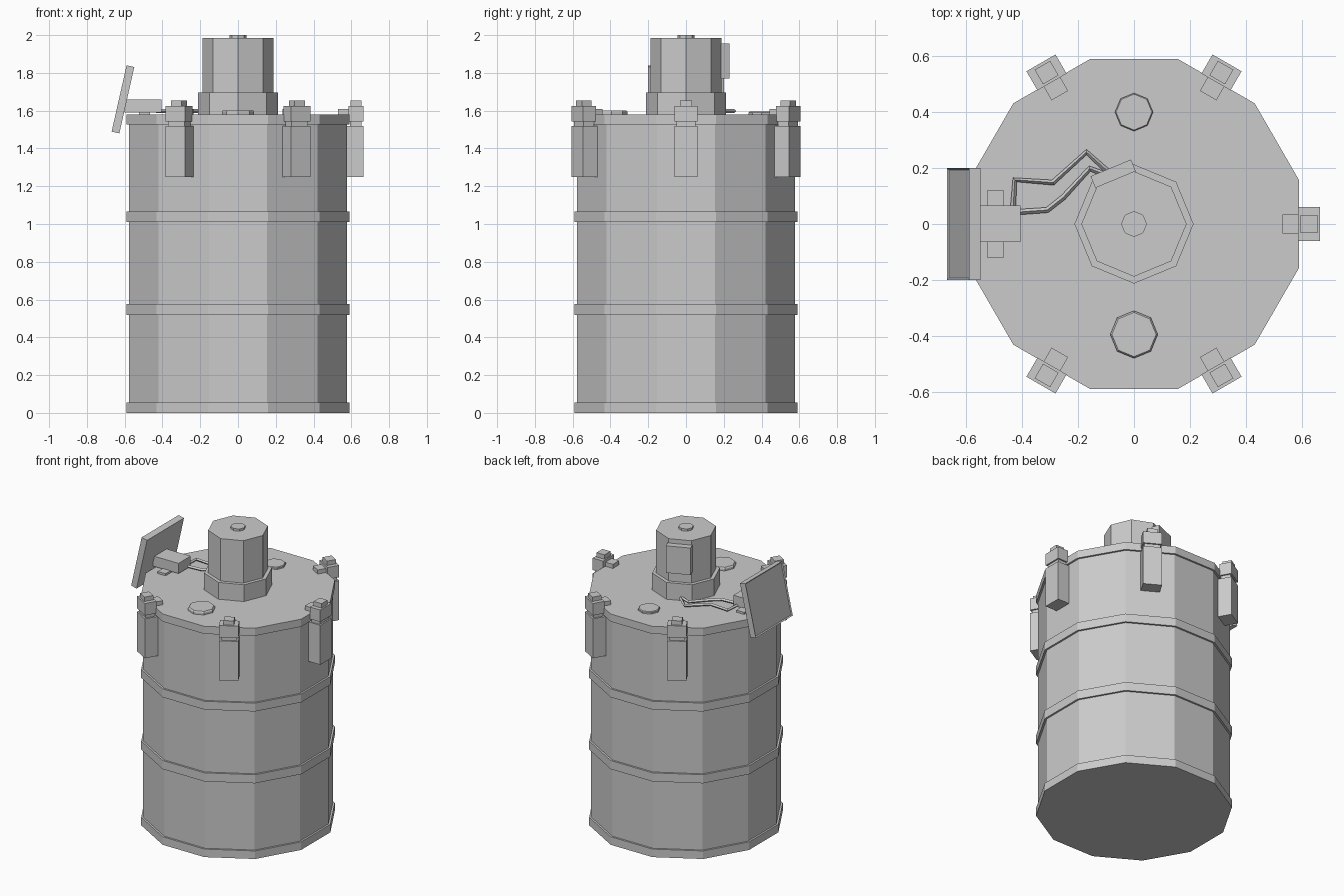
import bpy, bmesh, math
from mathutils import Matrix, Vector

cube = bpy.data.objects.get("Cube")
if cube:
    bpy.data.objects.remove(cube, do_unlink=True)

GREY = (0.6, 0.6, 0.6, 1)
metal = bpy.data.materials.new("plain_grey")
metal.use_nodes = True
metal.diffuse_color = GREY
metal.node_tree.nodes["Principled BSDF"].inputs["Base Color"].default_value = GREY


def finish(name, bm):
    mesh = bpy.data.meshes.new(name)
    bmesh.ops.recalc_face_normals(bm, faces=bm.faces)
    bm.to_mesh(mesh)
    bm.free()
    mesh.materials.append(metal)
    obj = bpy.data.objects.new(name, mesh)
    bpy.context.collection.objects.link(obj)
    return obj


def add_box(bm, lo, hi, matrix=Matrix()):
    lo, hi = Vector(lo), Vector(hi)
    place = Matrix.Translation((lo + hi) / 2) @ Matrix.Diagonal((*(hi - lo), 1))
    return bmesh.ops.create_cube(bm, size=1, matrix=matrix @ place)["verts"]


def lathe(name, profile, sides, turn=0, x=0, y=0):
    """Faceted solid from (radius, height) pairs, capped at both ends."""
    bm = bmesh.new()
    rings = []
    for r, z in profile:
        angles = [turn + math.tau * i / sides for i in range(sides)]
        rings.append([bm.verts.new((x + r * math.cos(a), y + r * math.sin(a), z)) for a in angles])
    for low, high in zip(rings, rings[1:]):
        for i in range(sides):
            j = (i + 1) % sides
            bm.faces.new((low[i], low[j], high[j], high[i]))
    bm.faces.new(rings[0][::-1])
    bm.faces.new(rings[-1])
    return finish(name, bm)


# Twelve-sided drum with four raised hoops
BODY, HOOP = 0.597, 0.61
profile = []
for low, high in ((0, 0.055), (0.518, 0.577), (1.01, 1.067), (1.528, 1.58)):
    profile += [(BODY, low), (HOOP, low), (HOOP, high), (BODY, high)]
lathe("drum", profile[1:-1], 12, math.radians(15))

# Lid caps
lathe("front_lid_cap", [(0.085, 1.575), (0.085, 1.594), (0.079, 1.602)], 8, 0, 0, -0.395)
lathe("back_lid_cap", [(0.068, 1.575), (0.068, 1.59), (0.064, 1.595)], 8, 0, 0, 0.4)

# Central turret with wide base and top button
lathe("turret", [(0.213, 1.575), (0.213, 1.695), (0.188, 1.695), (0.188, 1.985)], 8)
lathe("turret_button", [(0.046, 1.98), (0.046, 2.0)], 8)

# Access plate on one turret face
bm = bmesh.new()
add_box(bm, (0.165, -0.078, 1.77), (0.217, 0.078, 1.955), Matrix.Rotation(math.radians(112.5), 4, "Z"))
finish("turret_plate", bm)

# Rim clamps
for number, angle in enumerate((-120, -60, 0, 60, 120), 1):
    spin = Matrix.Rotation(math.radians(angle), 4, "Z")
    bm = bmesh.new()
    for lo, hi in (
        ((0.57, -0.06, 1.25), (0.665, 0.06, 1.52)),
        ((0.592, -0.05, 1.51), (0.655, 0.05, 1.55)),
        ((0.586, -0.06, 1.543), (0.665, 0.06, 1.625)),
        ((0.595, -0.032, 1.62), (0.655, 0.032, 1.655)),
        ((0.53, -0.034, 1.555), (0.59, 0.034, 1.608)),
    ):
        add_box(bm, lo, hi, spin)
    finish(f"rim_clamp_{number}", bm)

# Tilted panel with a shallow recessed face
bm = bmesh.new()
tilt = Matrix.Translation((-0.609, 0, 1.66)) @ Matrix.Rotation(math.radians(12.7), 4, "Y")
add_box(bm, (-0.021, -0.2, -0.18), (0.021, 0.2, 0.18), tilt)
bm.normal_update()
outer = min(bm.faces, key=lambda f: f.normal.x)
bmesh.ops.inset_region(bm, faces=[outer], thickness=0.01, depth=-0.006)
finish("panel", bm)

# Panel mount and its foot
bm = bmesh.new()
add_box(bm, (-0.6, -0.065, 1.59), (-0.405, 0.067, 1.66))
finish("panel_mount", bm)
bm = bmesh.new()
add_box(bm, (-0.525, -0.12, 1.575), (-0.465, 0.12, 1.594))
finish("mount_foot", bm)

# Cables from the mount to the turret
paths = {
    "outer_cable": [(-0.432, 0.06), (-0.426, 0.158), (-0.29, 0.148), (-0.17, 0.257), (-0.085, 0.18)],
    "inner_cable": [(-0.41, 0.043), (-0.31, 0.05), (-0.253, 0.095), (-0.158, 0.198), (-0.09, 0.172)],
}
for name, points in paths.items():
    curve = bpy.data.curves.new(name, "CURVE")
    curve.dimensions = "3D"
    curve.bevel_depth = 0.01
    curve.bevel_resolution = 0
    curve.use_fill_caps = True
    spline = curve.splines.new("POLY")
    spline.points.add(len(points) - 1)
    for point, (x, y) in zip(spline.points, points):
        point.co = (x, y, 1.598, 1)
    curve.materials.append(metal)
    cable = bpy.data.objects.new(name, curve)
    bpy.context.collection.objects.link(cable)
    spline.use_smooth = False
